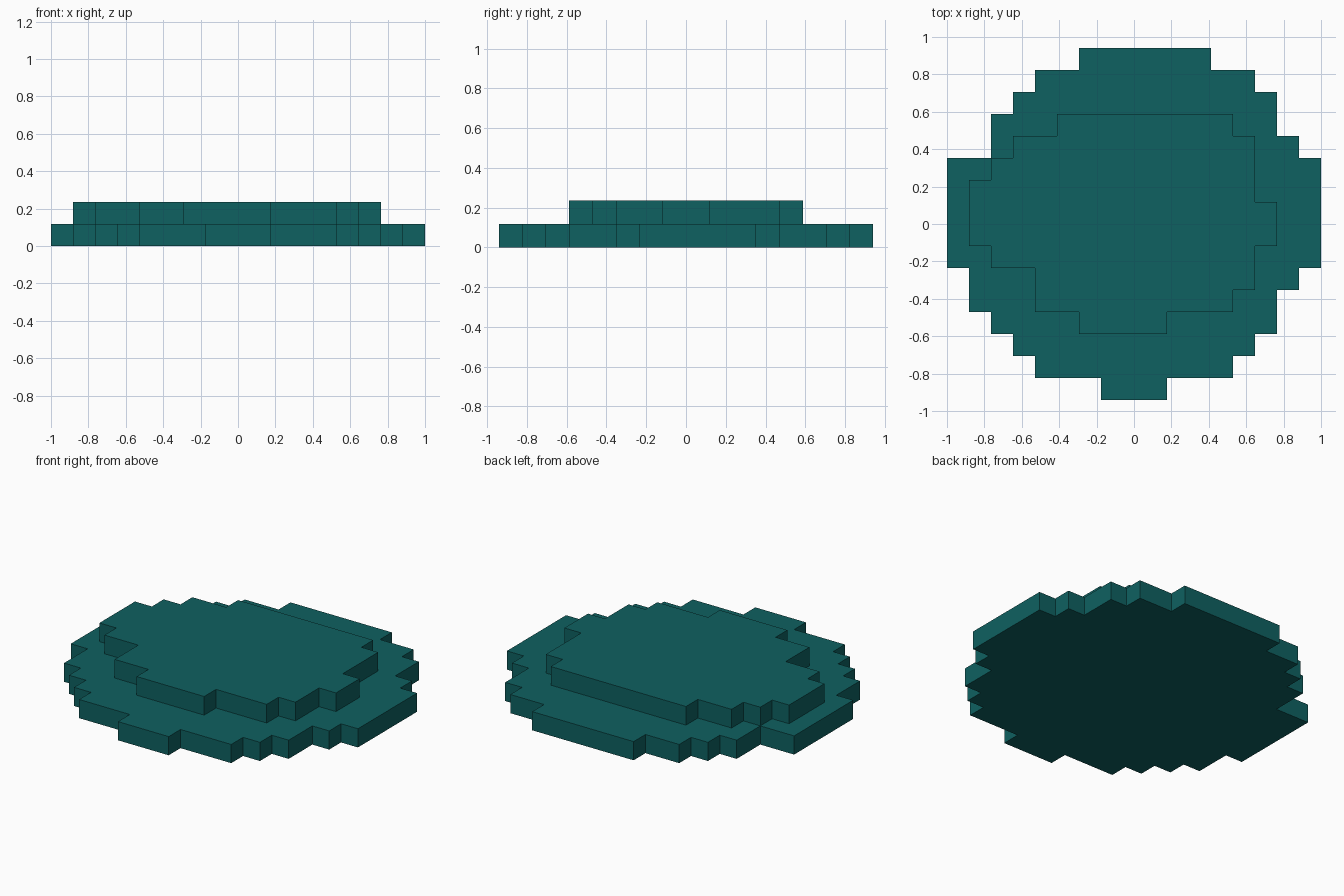
import bpy
import bmesh

if "Cube" in bpy.data.objects:
    bpy.data.objects.remove(bpy.data.objects["Cube"], do_unlink=True)

CELL = 2 / 17  # the footprint is 17 cells wide and 16 deep

teal = bpy.data.materials.new("dark_teal")
teal.use_nodes = True
colour = (0.0045, 0.119, 0.119, 1)
teal.diffuse_color = colour
teal.node_tree.nodes["Principled BSDF"].inputs["Base Color"].default_value = colour


def stepped_slab(name, first_row, spans, level):
    """Extrude a stepped outline; spans = (left, right) cell limits per row, front to back."""
    right, left = [], []
    for i, (lo, hi) in enumerate(spans):
        row = first_row + i
        right += [(hi, row), (hi, row + 1)]
        left += [(lo, row), (lo, row + 1)]
    ring = right + left[::-1]

    # drop repeated points, then points in the middle of straight runs
    ring = [p for i, p in enumerate(ring) if p != ring[i - 1]]
    corners = []
    for i, p in enumerate(ring):
        a, b = ring[i - 1], ring[(i + 1) % len(ring)]
        if not (a[0] == p[0] == b[0] or a[1] == p[1] == b[1]):
            corners.append(p)

    bm = bmesh.new()
    verts = [bm.verts.new(((x - 8.5) * CELL, (y - 8) * CELL, level * CELL)) for x, y in corners]
    base = bm.faces.new(verts)
    top = bmesh.ops.extrude_face_region(bm, geom=[base], use_keep_orig=True)
    moved = [v for v in top["geom"] if isinstance(v, bmesh.types.BMVert)]
    bmesh.ops.translate(bm, verts=moved, vec=(0, 0, CELL))
    bmesh.ops.recalc_face_normals(bm, faces=bm.faces)
    mesh = bpy.data.meshes.new(name)
    bm.to_mesh(mesh)
    bm.free()
    mesh.materials.append(teal)
    obj = bpy.data.objects.new(name, mesh)
    bpy.context.collection.objects.link(obj)
    return obj


# wide bottom layer
stepped_slab("lower_layer", 0,
             [(7, 10), (4, 13), (3, 14), (2, 15), (1, 15), (1, 16)]
             + [(0, 17)] * 5
             + [(2, 16), (2, 15), (3, 15), (4, 14), (6, 12)], 0)

# smaller raised layer
stepped_slab("upper_layer", 3,
             [(6, 10), (4, 13), (4, 14), (2, 14), (1, 15), (1, 15),
              (1, 14), (2, 14), (3, 14), (5, 13)], 1)
